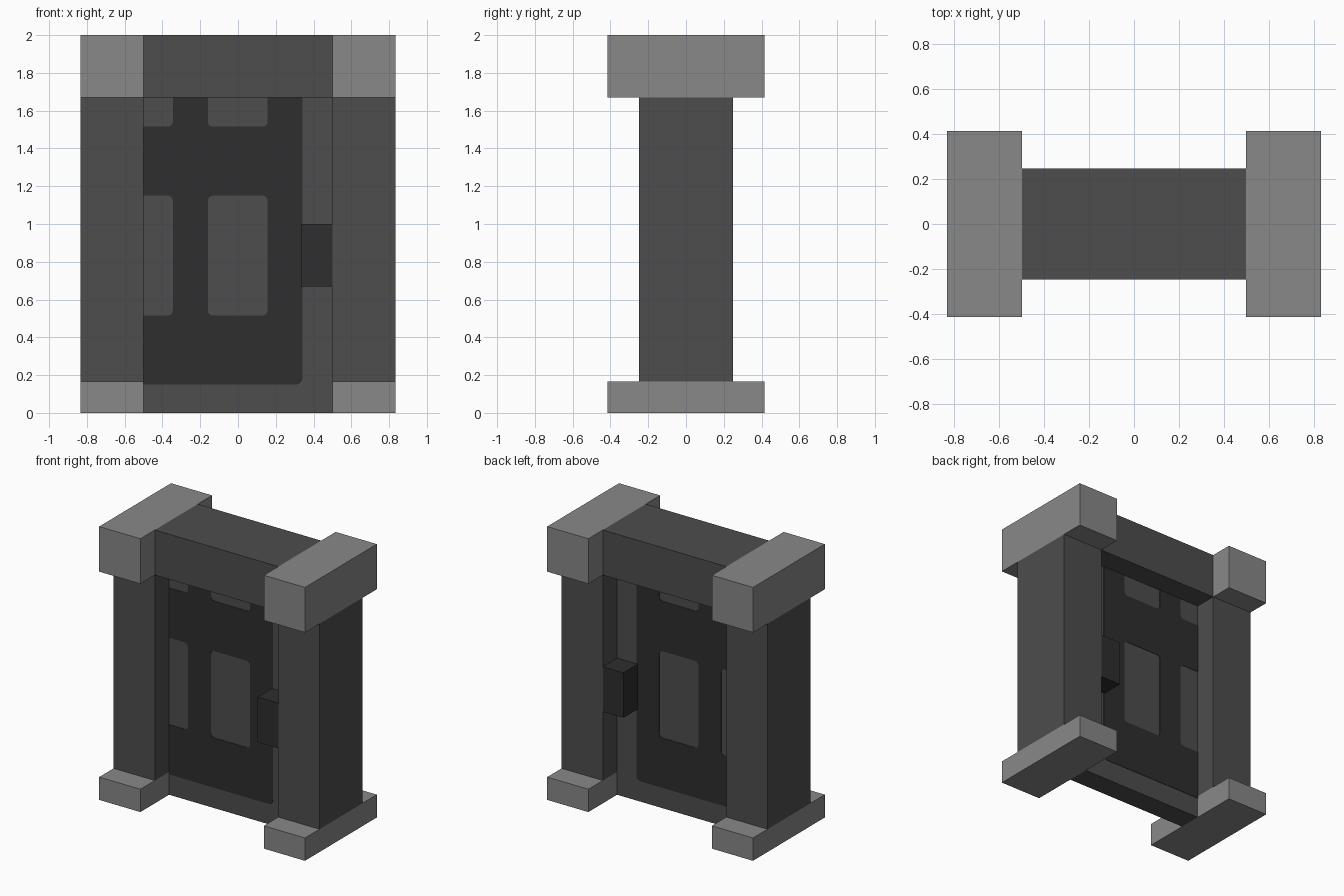
import bpy, math

if "Cube" in bpy.data.objects:
    bpy.data.objects.remove(bpy.data.objects["Cube"])


def material(name, srgb):
    c = (srgb / 255 + 0.055) / 1.055
    m = bpy.data.materials.new(name)
    m.diffuse_color = (c ** 2.4, c ** 2.4, c ** 2.4, 1)
    m.use_nodes = True
    m.node_tree.nodes["Principled BSDF"].inputs["Base Color"].default_value = m.diffuse_color
    return m


light = material("light grey", 0x88)
mid = material("mid grey", 0x4d)
dark = material("dark grey", 0x2e)


def box(name, x, y, z, mat):
    """Box spanning the given (low, high) ranges."""
    bpy.ops.mesh.primitive_cube_add(size=1, location=[(a + b) / 2 for a, b in (x, y, z)])
    ob = bpy.context.object
    ob.name = name
    ob.scale = [b - a for a, b in (x, y, z)]
    bpy.ops.object.transform_apply(location=False, rotation=False, scale=True)
    ob.data.materials.append(mat)
    return ob


IN, OUT, HALF, WIDE = 0.5, 0.833, 0.248, 0.415
DOOR = 0.083

# Side posts with their feet and caps
for side, s in (("left", -1), ("right", 1)):
    x = sorted((s * IN, s * OUT))
    box(side + "_foot", x, (-WIDE, WIDE), (0, 0.167), light)
    box(side + "_post", x, (-HALF, HALF), (0.167, 1.67), mid)
    box(side + "_cap", x, (-WIDE, WIDE), (1.67, 2), light)

# Lintel and recessed door panel
box("lintel", (-IN, IN), (-HALF, HALF), (1.67, 2), mid)
box("door_panel", (-IN, IN), (-DOOR, DOOR), (0, 1.67), mid)

# Handle on each face of the door
for side, s in (("front", -1), ("back", 1)):
    box(side + "_handle", (0.333, IN), sorted((s * DOOR, s * HALF)), (0.67, 1), dark)


def rounded_rect(curve, x, z, r=0.028, steps=4):
    """Closed outline with rounded corners."""
    pts = []
    for i, (cx, cz) in enumerate(((x[1] - r, z[1] - r), (x[0] + r, z[1] - r),
                                  (x[0] + r, z[0] + r), (x[1] - r, z[0] + r))):
        for k in range(steps + 1):
            a = (i + k / steps) * math.pi / 2
            pts.append((cx + r * math.cos(a), cz + r * math.sin(a)))
    sp = curve.splines.new('POLY')
    sp.points.add(len(pts) - 1)
    for p, (px, pz) in zip(sp.points, pts):
        p.co = (px, pz, 0, 1)
    sp.use_cyclic_u = True


# Dark door grille plates with rounded openings, running into post and lintel
for side, s in (("front", -1), ("back", 1)):
    cu = bpy.data.curves.new(side + "_grille_outline", 'CURVE')
    cu.dimensions, cu.fill_mode, cu.extrude = '2D', 'BOTH', 0.002
    rounded_rect(cu, (-0.62, 0.342), (0.15, 1.85), 0.035)
    for x in ((-0.58, -0.345), (-0.16, 0.157)):
        for z in ((0.515, 1.15), (1.515, 1.8)):
            rounded_rect(cu, x, z)
    helper = bpy.data.objects.new(side + "_grille_helper", cu)
    bpy.context.collection.objects.link(helper)
    bpy.context.view_layer.update()
    mesh = bpy.data.meshes.new_from_object(
        helper.evaluated_get(bpy.context.evaluated_depsgraph_get()))
    bpy.data.objects.remove(helper)
    mesh.materials.clear()
    mesh.materials.append(dark)
    plate = bpy.data.objects.new(side + "_door_grille", mesh)
    plate.rotation_euler.x = math.pi / 2
    plate.location.y = s * (DOOR + 0.001)
    bpy.context.collection.objects.link(plate)
